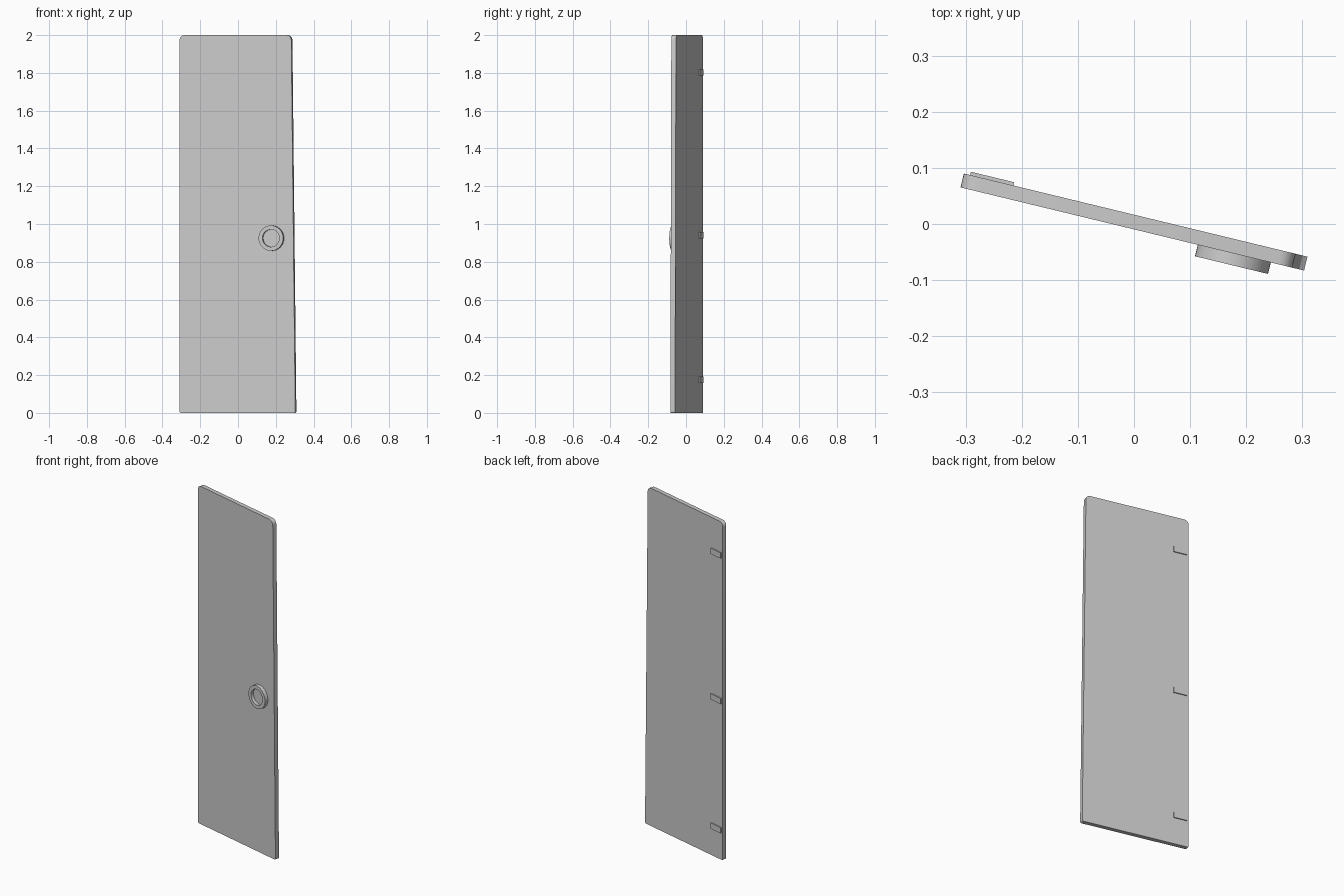
import bpy, bmesh, math
from mathutils import Matrix, Vector

if "Cube" in bpy.data.objects:
    bpy.data.objects.remove(bpy.data.objects["Cube"])

grey = bpy.data.materials.new("light_grey")
grey.use_nodes = True
colour = (0.6, 0.6, 0.6, 1)
grey.diffuse_color = colour
grey.node_tree.nodes["Principled BSDF"].inputs["Base Color"].default_value = colour

# The whole door stands slightly swung open
SWING = Matrix.Translation((0, 0.0035, 0)) @ Matrix.Rotation(math.radians(-13.6), 4, 'Z')
HALF = 0.0127


def finish(bm, name):
    bmesh.ops.recalc_face_normals(bm, faces=bm.faces)
    mesh = bpy.data.meshes.new(name)
    bm.to_mesh(mesh)
    bm.free()
    mesh.materials.append(grey)
    ob = bpy.data.objects.new(name, mesh)
    bpy.context.collection.objects.link(ob)
    ob.matrix_world = SWING
    bpy.ops.object.select_all(action='DESELECT')
    ob.select_set(True)
    bpy.context.view_layer.objects.active = ob
    bpy.ops.object.shade_smooth_by_angle(angle=math.radians(35))
    return ob


def rounded_outline(corners, steps=6):
    """Round each (x, z, radius) corner with a short curve."""
    pts = []
    for i, (x, z, r) in enumerate(corners):
        c = Vector((x, z))
        before = Vector(corners[i - 1][:2])
        after = Vector(corners[(i + 1) % len(corners)][:2])
        a = c + (before - c).normalized() * r
        b = c + (after - c).normalized() * r
        centre = a + b - c
        for k in range(steps + 1):
            t = k / steps * math.pi / 2
            pts.append(centre + (a - centre) * math.cos(t) + (b - centre) * math.sin(t))
    return pts


# Door leaf, with its free edge leaning in toward the top
bm = bmesh.new()
outline = rounded_outline([(-0.315, 0, 0.008), (0.315, 0, 0.008),
                           (0.293, 2, 0.026), (-0.315, 2, 0.026)])
face = bm.faces.new([bm.verts.new((p.x, -HALF, p.y)) for p in outline])
out = bmesh.ops.extrude_face_region(bm, geom=[face])
moved = [v for v in out["geom"] if isinstance(v, bmesh.types.BMVert)]
bmesh.ops.translate(bm, verts=moved, vec=(0, 2 * HALF, 0))
finish(bm, "door_leaf")

# Round pull with a dished centre, turned from a profile of radius and depth
bm = bmesh.new()
profile = [(0, 0.003), (0.046, 0.003), (0.046, 0.021), (0.067, 0.021), (0.067, -0.002)]
verts = [bm.verts.new((r, -HALF - d, 0)) for r, d in profile]
edges = [bm.edges.new(pair) for pair in zip(verts, verts[1:])]
bmesh.ops.spin(bm, geom=verts + edges, cent=(0, 0, 0), axis=(0, 1, 0),
               angle=2 * math.pi, steps=48)
bmesh.ops.remove_doubles(bm, verts=bm.verts, dist=0.0001)
bmesh.ops.translate(bm, verts=bm.verts, vec=(0.187, 0, 0.925))
finish(bm, "round_pull")

# Hinge plates on the back
for label, z in (("lower", 0.175), ("middle", 0.94), ("upper", 1.802)):
    bm = bmesh.new()
    bmesh.ops.create_cube(bm, size=1, matrix=Matrix.Translation((-0.264, HALF + 0.002, z))
                          @ Matrix.Diagonal((0.079, 0.008, 0.034, 1)))
    finish(bm, label + "_hinge_plate")
